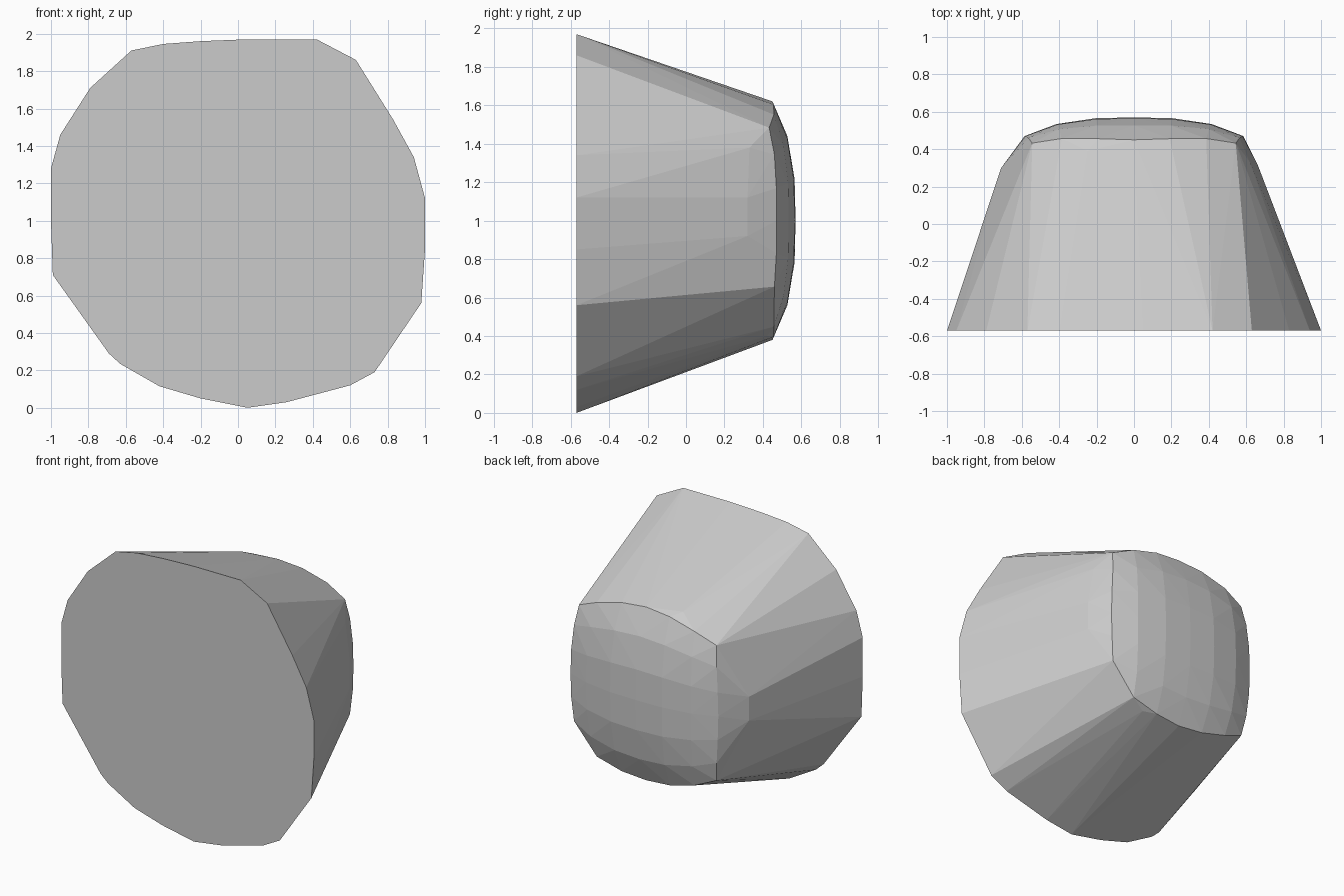
import bpy, bmesh

# Flat front outline (x, z)
outline = [(0.05, 0), (0.26, 0.03), (0.60, 0.12), (0.73, 0.19), (0.98, 0.56),
           (1, 0.85), (1, 1.12), (0.94, 1.34), (0.83, 1.54), (0.63, 1.86),
           (0.42, 1.97), (0.05, 1.97), (-0.2, 1.96), (-0.4, 1.945),
           (-0.57, 1.91), (-0.79, 1.71), (-0.95, 1.46), (-1, 1.28),
           (-1, 1.0), (-0.99, 0.71), (-0.69, 0.29), (-0.63, 0.235),
           (-0.42, 0.115), (-0.2, 0.05)]
points = [(x, -0.57, z) for x, z in outline]

# Rounded-square pillow at the back
STEPS = [-1, -0.71, -0.35, 0, 0.35, 0.71, 1]
for u in STEPS:
    for v in STEPS:
        if u == 1 and v == -1:      # this corner is cut off
            continue
        x = 0.585 * u * (1 - 0.07 * v * v)
        dz = 0.62 * v * (1 - 0.22 * u * u)
        y = 0.57 - 0.10 * abs(x / 0.585) ** 3 - 0.12 * abs(dz / 0.62) ** 3
        points.append((x, y, 1 + dz))

# Cut corner and shoulder points where the flanks meet the pillow
points += [(0.525, 0.42, 0.61), (0.28, 0.42, 0.40),
           (0.66, 0.32, 1.12), (0.66, 0.32, 0.92), (0.62, 0.33, 1.38),
           (-0.71, 0.30, 1.11), (-0.71, 0.30, 0.94),
           (0.0, 0.39, 1.64), (-0.25, 0.39, 1.63)]

# Body: faceted hull around everything
bm = bmesh.new()
for p in points:
    bm.verts.new(p)
bmesh.ops.convex_hull(bm, input=bm.verts)
bmesh.ops.delete(bm, geom=[v for v in bm.verts if not v.link_faces], context='VERTS')
bmesh.ops.dissolve_limit(bm, angle_limit=0.01, verts=bm.verts, edges=bm.edges)
bmesh.ops.recalc_face_normals(bm, faces=bm.faces)
mesh = bpy.data.meshes.new("faceted_stone")
bm.to_mesh(mesh)
bm.free()
bpy.context.collection.objects.link(bpy.data.objects.new("faceted_stone", mesh))
